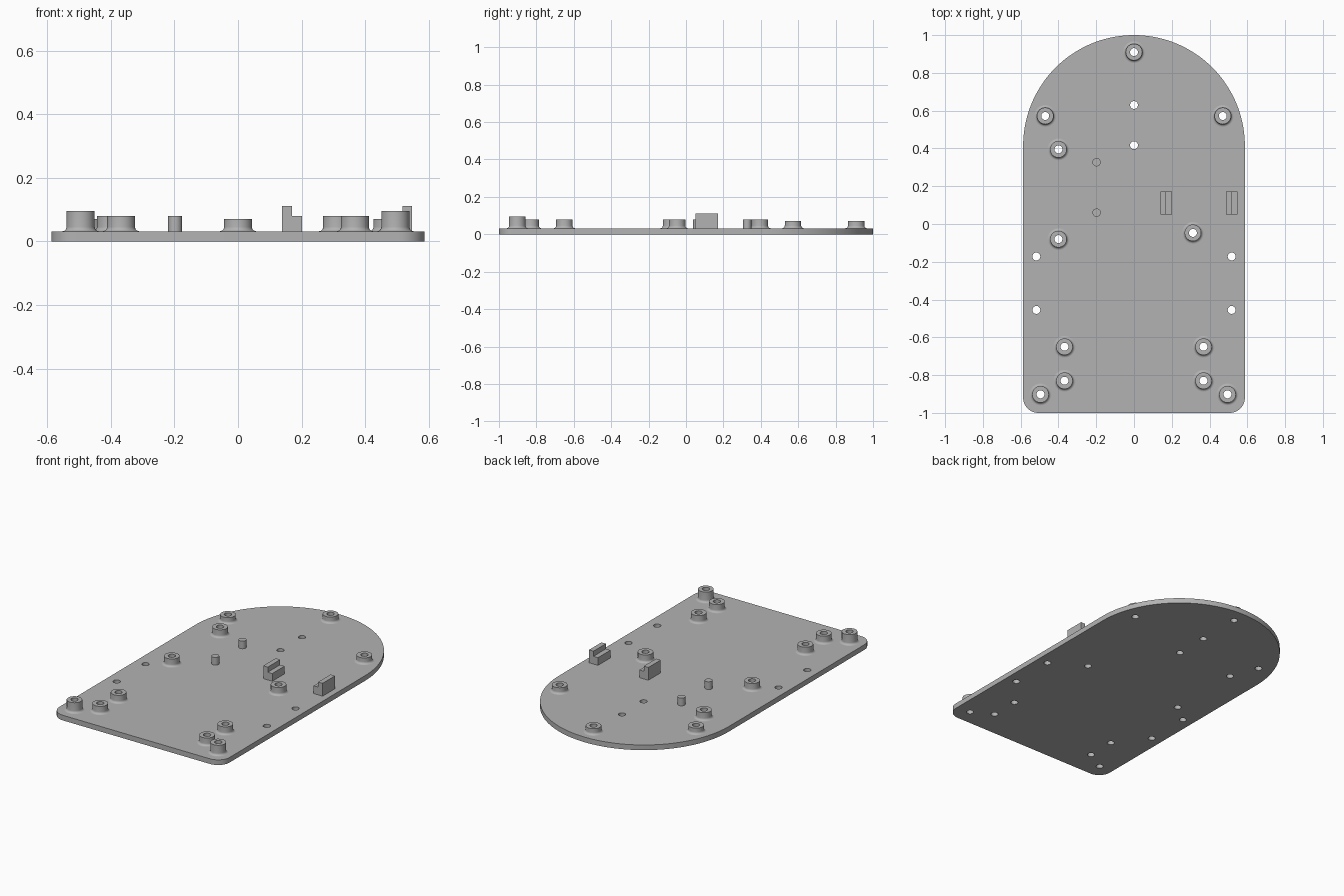
import bpy, bmesh, math

if "Cube" in bpy.data.objects:
    bpy.data.objects.remove(bpy.data.objects["Cube"])

PLATE_T = 0.032      # plate thickness
HALF_W = 0.587       # plate half width
CORNER = 0.08        # front corner radius
HOLE_R = 0.021
BOSS_R = 0.044
FILLET = 0.014

gray = bpy.data.materials.new("matte gray")
gray.diffuse_color = (0.45, 0.45, 0.45, 1)
gray.use_nodes = True
gray.node_tree.nodes["Principled BSDF"].inputs["Base Color"].default_value = gray.diffuse_color


def arc(cx, cy, r, a0, a1, n):
    """Points on an arc, angles in degrees, both ends included."""
    return [(cx + r * math.cos(math.radians(a0 + (a1 - a0) * i / n)),
             cy + r * math.sin(math.radians(a0 + (a1 - a0) * i / n))) for i in range(n + 1)]


def finish(name, mesh, loc=(0, 0, 0)):
    obj = bpy.data.objects.new(name, mesh)
    bpy.context.collection.objects.link(obj)
    obj.location = loc
    mesh.materials.clear()
    mesh.materials.append(gray)
    bpy.ops.object.select_all(action='DESELECT')
    obj.select_set(True)
    bpy.context.view_layer.objects.active = obj
    bpy.ops.object.shade_smooth_by_angle(angle=math.radians(30))
    return obj


def plate(name, loops, thickness):
    """Extruded flat outline; loops after the first are holes."""
    curve = bpy.data.curves.new(name, 'CURVE')
    curve.dimensions, curve.fill_mode = '2D', 'BOTH'
    curve.extrude = thickness / 2
    for pts in loops:
        s = curve.splines.new('POLY')
        s.points.add(len(pts) - 1)
        for p, (x, y) in zip(s.points, pts):
            p.co = (x, y, 0, 1)
        s.use_cyclic_u = True
    tmp = bpy.data.objects.new(name + "_outline", curve)
    bpy.context.collection.objects.link(tmp)
    mesh = bpy.data.meshes.new_from_object(
        tmp.evaluated_get(bpy.context.evaluated_depsgraph_get()))
    bpy.data.objects.remove(tmp)
    bm = bmesh.new()
    bm.from_mesh(mesh)
    bmesh.ops.remove_doubles(bm, verts=bm.verts, dist=1e-5)
    bmesh.ops.translate(bm, verts=bm.verts, vec=(0, 0, thickness / 2))
    bmesh.ops.recalc_face_normals(bm, faces=bm.faces)
    bm.to_mesh(mesh)
    bm.free()
    return finish(name, mesh)


def lathe(name, profile, loc, n=32):
    """Revolve (radius, z) points around z."""
    bm = bmesh.new()
    rings = [[bm.verts.new((x, y, z)) for x, y in arc(0, 0, r, 0, 360, n)[:-1]]
             for r, z in profile]
    for a, b in zip(rings, rings[1:]):
        for i in range(n):
            j = (i + 1) % n
            bm.faces.new((a[i], a[j], b[j], b[i]))
    mesh = bpy.data.meshes.new(name)
    bm.to_mesh(mesh)
    bm.free()
    return finish(name, mesh, loc)


def prism(name, profile, y0, y1):
    """Extrude an (x, z) profile along y."""
    bm = bmesh.new()
    face = bm.faces.new([bm.verts.new((x, y0, z)) for x, z in profile])
    ext = bmesh.ops.extrude_face_region(bm, geom=[face])
    bmesh.ops.translate(bm, vec=(0, y1 - y0, 0),
                        verts=[v for v in ext["geom"] if isinstance(v, bmesh.types.BMVert)])
    bmesh.ops.recalc_face_normals(bm, faces=bm.faces)
    mesh = bpy.data.meshes.new(name)
    bm.to_mesh(mesh)
    bm.free()
    return finish(name, mesh)


# Standoff positions: x, y, top height
bosses = [(0, 0.91, 0.07), (-0.4, 0.395, 0.08), (-0.4, -0.08, 0.08), (0.312, -0.047, 0.08)]
screw_holes = [(0, 0.63), (0, 0.417)]
for s in (-1, 1):
    bosses += [(s * 0.47, 0.572, 0.07), (s * 0.368, -0.65, 0.08),
               (s * 0.368, -0.83, 0.08), (s * 0.495, -0.902, 0.096)]
    screw_holes += [(s * 0.517, -0.172), (s * 0.517, -0.455)]

# Base plate: round back, small front corners, through holes
c = CORNER
outline = (arc(0, 1 - HALF_W, HALF_W, 0, 180, 72)
           + arc(-HALF_W + c, -1 + c, c, 180, 270, 10)
           + arc(HALF_W - c, -1 + c, c, 270, 360, 10))
holes = [arc(x, y, HOLE_R, 0, 360, 32)[:-1]
         for x, y in [b[:2] for b in bosses] + screw_holes]
plate("base_plate", [outline] + holes, PLATE_T)

# Hollow standoffs with a filleted foot
for x, y, top in bosses:
    h = top - PLATE_T
    foot = arc(BOSS_R + FILLET, FILLET, FILLET, 270, 180, 6)
    lathe("standoff", foot + [(BOSS_R, h), (HOLE_R, h), (HOLE_R, 0)], (x, y, PLATE_T))

# Solid locating pins
for y in (0.327, 0.06):
    lathe("locating_pin", [(0.022, 0), (0.022, 0.048), (0.0001, 0.048)], (-0.198, y, PLATE_T))

# Stepped brackets facing each other
for x, d in ((0.139, 1), (0.548, -1)):
    prism("stepped_bracket",
          [(x, PLATE_T), (x + d * 0.062, PLATE_T), (x + d * 0.062, 0.08),
           (x + d * 0.031, 0.08), (x + d * 0.031, 0.112), (x, 0.112)], 0.05, 0.172)
